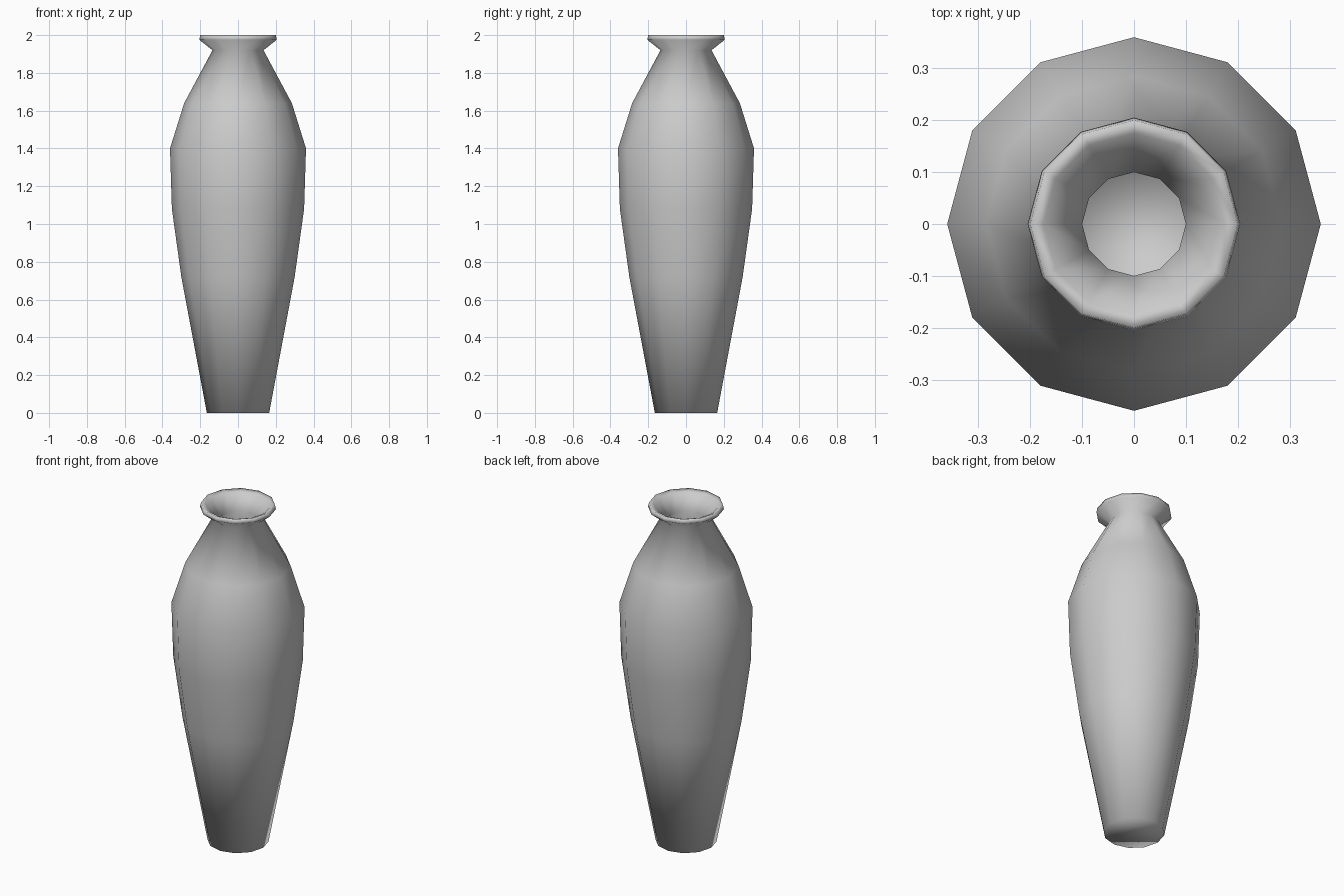
import bpy, bmesh, math

if "Cube" in bpy.data.objects:
    bpy.data.objects.remove(bpy.data.objects["Cube"])

SIDES = 12
# Radius and height pairs: up the outside, over the lip, down the inside
PROFILE = [
    (0.165, 0.0), (0.30, 0.72), (0.35, 1.08), (0.36, 1.40), (0.285, 1.64),
    (0.135, 1.92), (0.205, 1.975), (0.20, 2.0), (0.175, 1.99),
    (0.10, 1.91), (0.25, 1.62), (0.325, 1.39), (0.315, 1.09),
    (0.265, 0.73), (0.135, 0.035),
]


def ring(bm, r, z):
    return [bm.verts.new((r * math.cos(2 * math.pi * i / SIDES),
                          r * math.sin(2 * math.pi * i / SIDES), z))
            for i in range(SIDES)]


# Vase: rings joined by quads, closed by the underside and the inner floor
bm = bmesh.new()
rings = [ring(bm, r, z) for r, z in PROFILE]
for a, b in zip(rings, rings[1:]):
    for i in range(SIDES):
        j = (i + 1) % SIDES
        bm.faces.new((a[i], a[j], b[j], b[i]))
bm.faces.new(rings[0][::-1])
bm.faces.new(rings[-1])
bmesh.ops.recalc_face_normals(bm, faces=bm.faces)
for f in bm.faces:
    f.smooth = True

mesh = bpy.data.meshes.new("vase")
bm.to_mesh(mesh)
bm.free()
bpy.context.collection.objects.link(bpy.data.objects.new("vase", mesh))
